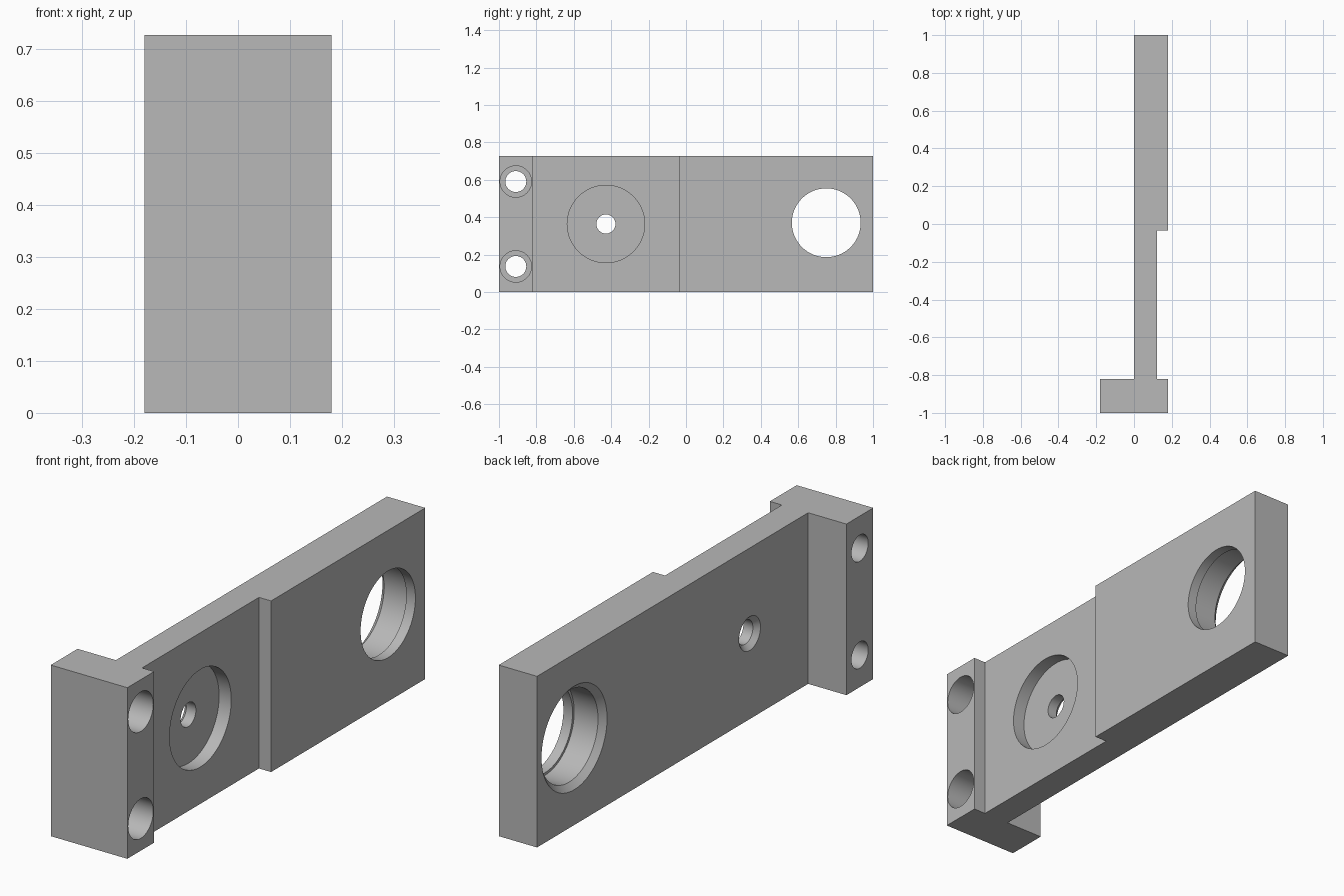
import bpy, bmesh, math

if "Cube" in bpy.data.objects:
    bpy.data.objects.remove(bpy.data.objects["Cube"])

HEIGHT = 0.727
MID = HEIGHT / 2

steel = bpy.data.materials.new("plain grey")
steel.diffuse_color = (0.48, 0.48, 0.48, 1)
steel.use_nodes = True
steel.node_tree.nodes["Principled BSDF"].inputs["Base Color"].default_value = steel.diffuse_color


def make_object(name, bm):
    bmesh.ops.recalc_face_normals(bm, faces=bm.faces[:])
    mesh = bpy.data.meshes.new(name)
    bm.to_mesh(mesh)
    bm.free()
    mesh.materials.append(steel)
    obj = bpy.data.objects.new(name, mesh)
    bpy.context.collection.objects.link(obj)
    return obj


def turned_cutter(name, y, z, profile, segments=64):
    """Solid turned about the x direction from (x, radius) points."""
    bm = bmesh.new()
    rings = []
    for x, r in profile:
        rings.append([bm.verts.new((x, y + r * math.cos(2 * math.pi * i / segments),
                                    z + r * math.sin(2 * math.pi * i / segments)))
                      for i in range(segments)])
    for a, b in zip(rings, rings[1:]):
        for i in range(segments):
            j = (i + 1) % segments
            bm.faces.new((a[i], a[j], b[j], b[i]))
    bm.faces.new(rings[0])
    bm.faces.new(rings[-1])
    obj = make_object(name, bm)
    obj.hide_render = True
    return obj


# Bracket: T-shaped foot, thin web and thicker arm in one extruded outline
outline = [(-0.18, -1), (0.18, -1), (0.18, -0.82), (0.123, -0.82),
           (0.123, -0.035), (0.18, -0.035), (0.18, 1), (0, 1),
           (0, -0.82), (-0.18, -0.82)]
bm = bmesh.new()
base = bm.faces.new([bm.verts.new((x, y, 0)) for x, y in outline])
top = bmesh.ops.extrude_face_region(bm, geom=[base])["geom"]
bmesh.ops.translate(bm, vec=(0, 0, HEIGHT),
                    verts=[v for v in top if isinstance(v, bmesh.types.BMVert)])
bracket = make_object("mounting_bracket", bm)

# Large bore: chamfered at the back, narrow lip at the front
cutters = [turned_cutter("large_bore_cutter", 0.75, 0.37,
                         [(-0.01, 0.23), (0.025, 0.195), (0.137, 0.195),
                          (0.137, 0.184), (0.2, 0.184)], 96)]

# Round recess with a small hole, chamfered at the back
cutters.append(turned_cutter("recess_cutter", -0.428, MID,
                             [(-0.01, 0.082), (0.021, 0.051), (0.066, 0.051),
                              (0.066, 0.207), (0.15, 0.207)], 96))

# Two counterbored bolt holes in the foot
for side in (-1, 1):
    cutters.append(turned_cutter("bolt_hole_cutter", -0.91, MID + side * 0.227,
                                 [(-0.2, 0.056), (-0.02, 0.056),
                                  (-0.02, 0.084), (0.2, 0.084)]))

# Cut all holes and bake the result
for cutter in cutters:
    mod = bracket.modifiers.new("hole", "BOOLEAN")
    mod.operation = "DIFFERENCE"
    mod.solver = "EXACT"
    mod.object = cutter
bpy.context.view_layer.update()
graph = bpy.context.evaluated_depsgraph_get()
cut_mesh = bpy.data.meshes.new_from_object(bracket.evaluated_get(graph))
bracket.modifiers.clear()
bracket.data = cut_mesh
for cutter in cutters:
    bpy.data.objects.remove(cutter)

# Smooth bores, sharp edges
bpy.ops.object.select_all(action="DESELECT")
bracket.select_set(True)
bpy.context.view_layer.objects.active = bracket
bpy.ops.object.shade_smooth_by_angle(angle=math.radians(30))
